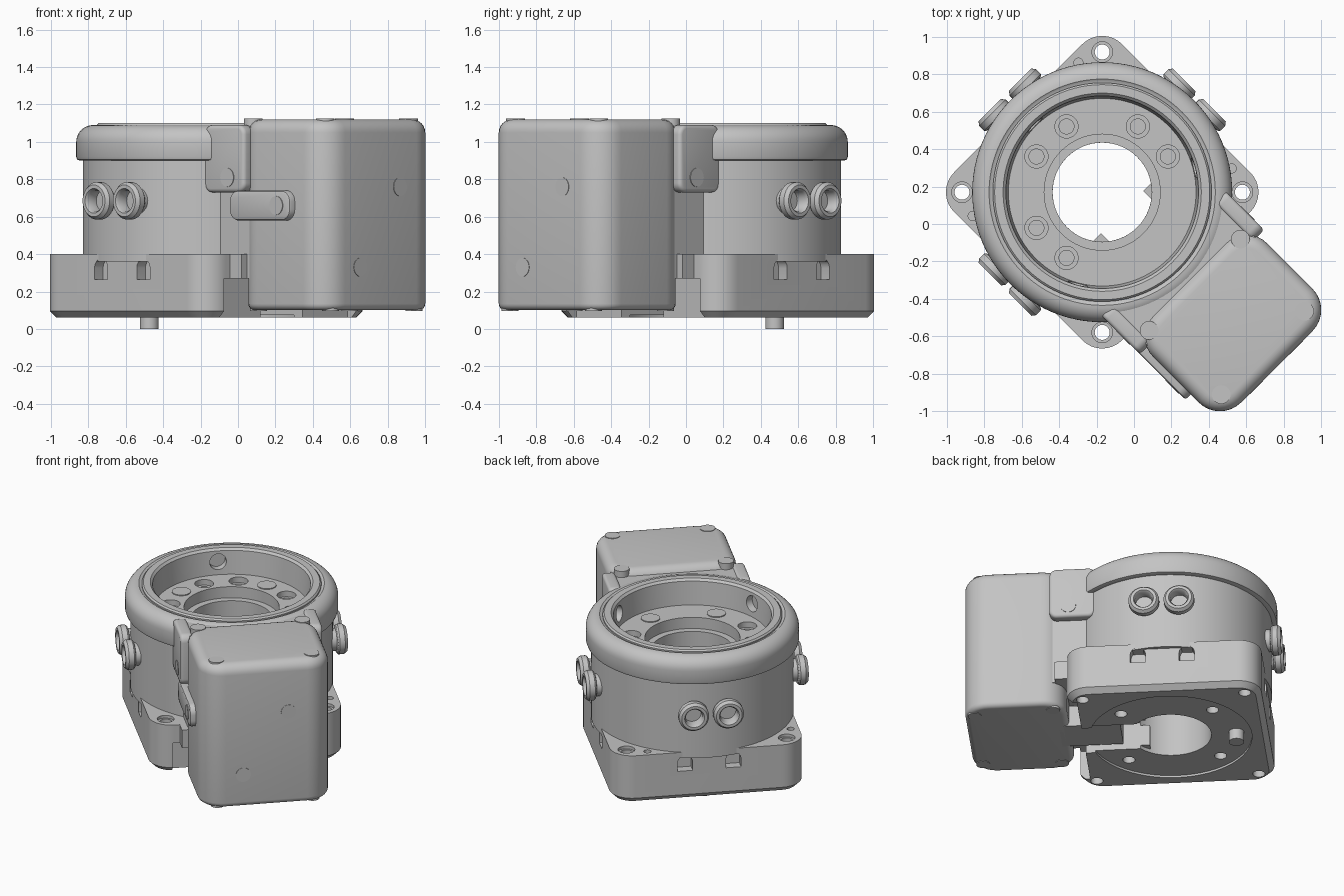
import bpy, bmesh, math
from mathutils import Matrix, Vector

cube = bpy.data.objects.get("Cube")
if cube:
    bpy.data.objects.remove(cube, do_unlink=True)

grey = bpy.data.materials.new("machined grey")
grey.use_nodes = True
grey.diffuse_color = (0.55, 0.55, 0.55, 1)
grey.node_tree.nodes["Principled BSDF"].inputs["Base Color"].default_value = (0.55, 0.55, 0.55, 1)

# Everything is built with the ring axis at the origin and the housing along +x
PLACE = Matrix.Translation((-0.17, 0.17, 0)) @ Matrix.Rotation(-math.pi / 4, 4, "Z")
UPRIGHT = Matrix.Rotation(math.pi / 2, 4, "X")
parts = []


def finish(name, bm, cutter=False):
    bmesh.ops.remove_doubles(bm, verts=bm.verts, dist=1e-5)
    bmesh.ops.recalc_face_normals(bm, faces=bm.faces)
    mesh = bpy.data.meshes.new(name)
    bm.to_mesh(mesh)
    bm.free()
    mesh.materials.append(grey)
    ob = bpy.data.objects.new(name, mesh)
    bpy.context.scene.collection.objects.link(ob)
    if cutter:
        ob.hide_render = True
    else:
        parts.append(ob)
    return ob


def lathe(name, profile, matrix=Matrix(), steps=96):
    bm = bmesh.new()
    verts = [bm.verts.new((r, 0, z)) for r, z in profile]
    edges = [bm.edges.new((verts[i - 1], v)) for i, v in enumerate(verts)]
    bmesh.ops.spin(bm, geom=verts + edges, cent=(0, 0, 0), axis=(0, 0, 1),
                   angle=2 * math.pi, steps=steps, use_merge=True)
    bm.transform(matrix)
    return finish(name, bm)


def cyl(name, r, start, axis, length, cutter=False, sides=32):
    bm = bmesh.new()
    axis = Vector(axis).normalized()
    mid = Vector(start) + axis * length / 2
    bmesh.ops.create_cone(bm, cap_ends=True, segments=sides, radius1=r, radius2=r, depth=length,
                          matrix=Matrix.Translation(mid) @ axis.to_track_quat("Z", "Y").to_matrix().to_4x4())
    return finish(name, bm, cutter)


def rounded(x0, x1, y0, y1, r, seg=8):
    """Rounded rectangle outline."""
    pts = []
    for k, (cx, cy) in enumerate([(x1 - r, y1 - r), (x0 + r, y1 - r), (x0 + r, y0 + r), (x1 - r, y0 + r)]):
        for i in range(seg + 1):
            a = (k + i / seg) * math.pi / 2
            pts.append((cx + r * math.cos(a), cy + r * math.sin(a)))
    return pts


def prism(name, outline, z0, z1, top=0, bottom=0, matrix=Matrix(), cutter=False, seg=6):
    bm = bmesh.new()
    low = [bm.verts.new((x, y, z0)) for x, y in outline]
    face = bm.faces.new(low)
    up = bmesh.ops.extrude_face_region(bm, geom=[face])["geom"]
    bmesh.ops.translate(bm, verts=[v for v in up if isinstance(v, bmesh.types.BMVert)], vec=(0, 0, z1 - z0))
    bmesh.ops.recalc_face_normals(bm, faces=bm.faces)
    for z, size, n in ((z1, top, seg), (z0, bottom, seg)):
        if size:
            rim = [e for e in bm.edges if all(abs(v.co.z - z) < 1e-5 for v in e.verts)]
            bmesh.ops.bevel(bm, geom=rim, offset=size, segments=n, profile=0.5, affect="EDGES")
    bm.transform(matrix)
    return finish(name, bm, cutter)


def block(name, x0, x1, y0, y1, z0, z1, cutter=False):
    return prism(name, [(x0, y0), (x1, y0), (x1, y1), (x0, y1)], z0, z1, cutter=cutter)


def cut(ob, cutters):
    for c in cutters:
        m = ob.modifiers.new("cut", "BOOLEAN")
        m.operation, m.solver, m.object = "DIFFERENCE", "EXACT", c
    bpy.context.view_layer.update()
    mesh = bpy.data.meshes.new_from_object(ob.evaluated_get(bpy.context.evaluated_depsgraph_get()))
    ob.modifiers.clear()
    ob.data = mesh
    for c in cutters:
        bpy.data.objects.remove(c, do_unlink=True)


UP = (0, 0, 1)
corners = [(sx, sy) for sx in (-1, 1) for sy in (-1, 1)]

# Mounting base with bore, cable slot, side windows and bolt holes
base = prism("mounting_base", rounded(-0.635, 0.635, -0.635, 0.635, 0.15), 0.06, 0.4, bottom=0.035, seg=1)
cuts = [cyl("bore_cut", 0.265, (0, 0, 0), UP, 0.6, True, 64),
        cyl("recess_cut", 0.53, (0, 0, 0), UP, 0.075, True, 64),
        block("slot_cut", 0, 0.8, -0.16, 0.16, 0, 0.27, True),
        block("notch_cut", 0.57, 0.8, -0.5, 0.5, 0, 0.27, True)]
for sx, sy in corners:
    cuts.append(cyl("bolt_cut", 0.04, (sx * 0.53, sy * 0.53, 0), UP, 0.6, True))
    cuts.append(cyl("counterbore_cut", 0.055, (sx * 0.53, sy * 0.53, 0.38), UP, 0.1, True))
    cuts.append(cyl("thread_cut", 0.04, (sx * 0.3, sy * 0.3, 0), UP, 0.15, True))
    a, b = (0.4, 0.58) if sx == sy else (0.58, 0.4)
    cuts.append(cyl("dowel_cut", 0.024, (sx * a, sy * b, 0.35), UP, 0.1, True))
window = [(-0.05, 0.265), (0.05, 0.265)] + [
    (0.05 * math.cos(i * math.pi / 8), 0.325 + 0.05 * math.sin(i * math.pi / 8)) for i in range(9)]
SIDES = [Matrix.Rotation(math.radians(a), 4, "Z") for a in (0, -90, 180)]
for turn in SIDES:
    for off in (-0.16, 0.16):
        cuts.append(prism("window_cut", window, 0.57, 0.75, cutter=True,
                          matrix=turn @ Matrix.Translation((off, 0, 0)) @ UPRIGHT))
cut(base, cuts)
cyl("locating_pin", 0.05, (-0.43, 0, 0), UP, 0.2)

# Round body with recessed hub
body = lathe("round_body", [(0.265, 0.36), (0.66, 0.36), (0.66, 0.92), (0.31, 0.92), (0.31, 0.84), (0.265, 0.84)])
cuts = []
for deg in (28.5, 61.5, 118.5, 151.5, 208.5, 241.5):
    a = math.radians(deg + 45)
    p = Vector((0.4 * math.cos(a), 0.4 * math.sin(a), 0))
    cuts.append(cyl("screw_cut", 0.062, p + Vector((0, 0, 0.88)), UP, 0.1, True))
    cuts.append(cyl("socket_cut", 0.04, p + Vector((0, 0, 0.78)), UP, 0.2, True))
cut(body, cuts)
for deg in (90, 180, -12, -78):
    a = math.radians(deg + 45)
    cyl("hub_plug", 0.062, (0.4 * math.cos(a), 0.4 * math.sin(a), 0.9), UP, 0.026)

# Rounded collar and inner seal ring
arc = [(0.605 + 0.09 * math.cos(i * math.pi / 16), 1.0 + 0.09 * math.sin(i * math.pi / 16)) for i in range(9)]
lathe("collar", [(0.57, 0.9), (0.675, 0.9), (0.69, 0.905), (0.695, 0.92)] + arc + [(0.59, 1.08), (0.57, 1.08)])
seal = lathe("seal_ring", [(0.5, 0.9), (0.585, 0.9), (0.585, 1.09), (0.575, 1.1), (0.53, 1.1), (0.515, 1.085)])
cuts = []
for deg in (60, 180, 300):
    a = math.radians(deg)
    d = Vector((math.cos(a), math.sin(a), 0))
    cuts.append(cyl("set_screw_cut", 0.055, d * 0.4 + Vector((0, 0, 1.01)), d, 0.155, True))
cut(seal, cuts)

# Paired hose ports on three sides
port = [(0, 0.58), (0.075, 0.58), (0.075, 0.665), (0.092, 0.67), (0.1, 0.68), (0.1, 0.715),
        (0.085, 0.735), (0.066, 0.735), (0.056, 0.72), (0.056, 0.66), (0, 0.66)]
for turn in SIDES:
    for off in (-0.115, 0.115):
        lathe("hose_port", port, turn @ Matrix.Translation((off, 0, 0.685)) @ UPRIGHT, 32)

# Drive housing and its neck to the body
prism("drive_housing", rounded(0.655, 1.32, -0.43, 0.43, 0.16), 0.1, 1.12, top=0.07, bottom=0.035)
neck = block("housing_neck", 0.45, 0.76, -0.41, 0.41, 0.27, 1.08)
cut(neck, [cyl("neck_bore_cut", 0.6, (0, 0, 0), UP, 2, True, 96)])
block("base_bridge", 0.52, 0.72, -0.455, 0.455, 0.27, 0.4)
block("cable_tongue", 0.32, 0.72, -0.13, 0.13, 0.1, 0.25)

# Cheek brackets, slot ledges and their screws on both sides
for s in (-1, 1):
    z0, z1 = sorted((-s * 0.385, -s * 0.47))
    prism("cheek_bracket", rounded(0.45, 0.755, 0.73, 1.09, 0.05), z0, z1,
          top=0.02, bottom=0.02, matrix=UPRIGHT, seg=3)
    cyl("bracket_screw", 0.05, (0.63, s * 0.45, 0.81), (0, s, 0), 0.024)
    y0, y1 = sorted((s * 0.16, s * 0.25))
    block("slot_ledge", 0.15, 0.27, y0, y1, 0.1, 0.25)

# Housing cover screws, top, bottom and end
for x, y in ((0.7, 0.345), (1.215, 0.315)):
    for s in (-1, 1):
        cyl("top_screw", 0.05, (x, s * y, 1.04), UP, 0.084)
        cyl("bottom_screw", 0.045, (x + 0.04, s * y, 0.096), UP, 0.05)
cyl("end_screw", 0.05, (1.28, 0.145, 0.76), (1, 0, 0), 0.043)
cyl("end_screw", 0.05, (1.28, -0.155, 0.33), (1, 0, 0), 0.043)

# Side cover plate
prism("side_plate", rounded(0.64, 1.1, 0.58, 0.74, 0.06), 0.41, 0.47, top=0.015, matrix=UPRIGHT, seg=2)
cyl("plate_screw", 0.05, (1.0, -0.46, 0.66), (0, -1, 0), 0.014)

# Turn into place and shade
bpy.ops.object.select_all(action="DESELECT")
for ob in parts:
    ob.matrix_world = PLACE
    ob.select_set(True)
bpy.context.view_layer.objects.active = parts[0]
bpy.ops.object.shade_smooth_by_angle(angle=math.radians(35))
